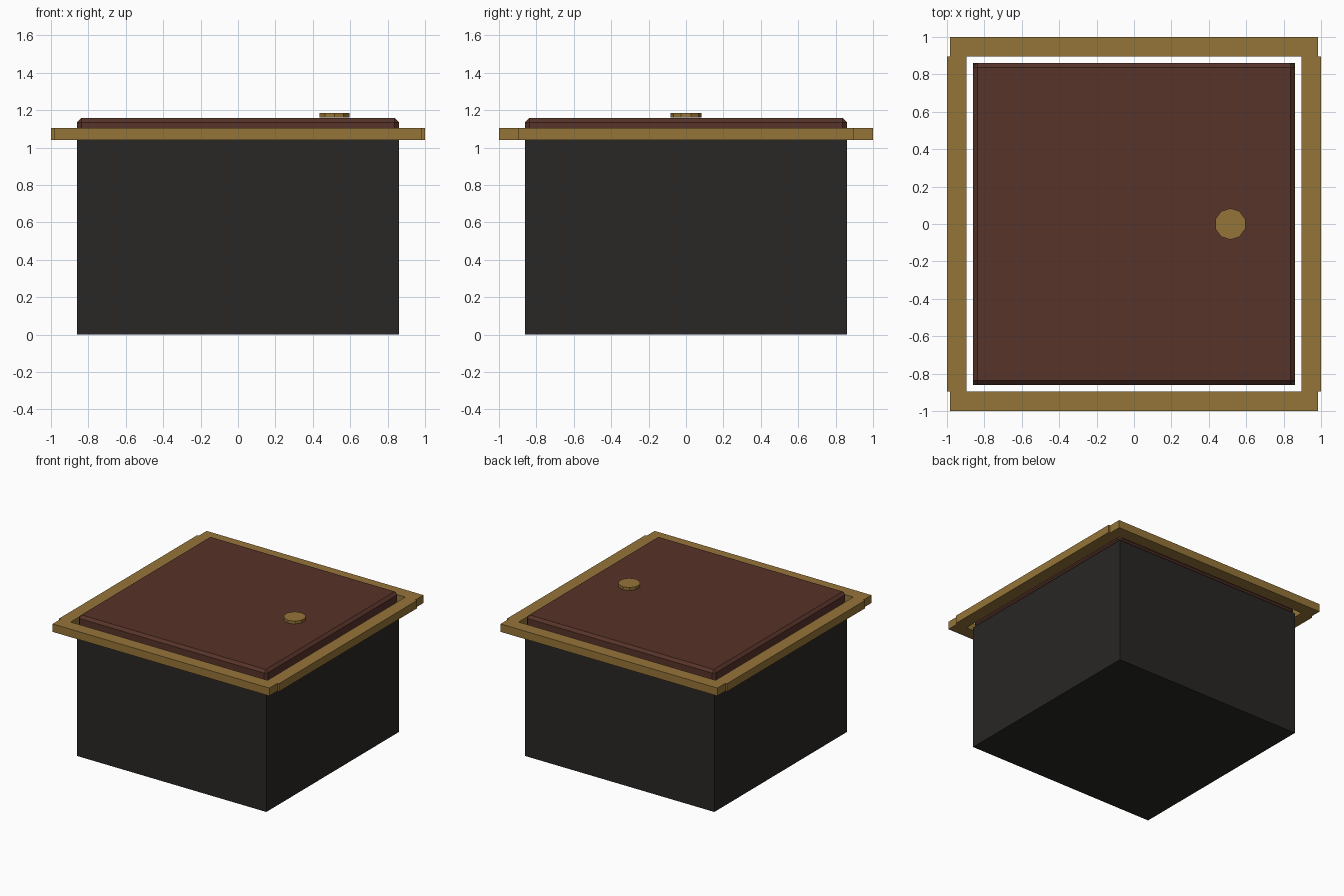
import bpy, math

if "Cube" in bpy.data.objects:
    bpy.data.objects.remove(bpy.data.objects["Cube"])

def material(name, rgb):
    m = bpy.data.materials.new(name)
    m.diffuse_color = (*rgb, 1)
    m.use_nodes = True
    m.node_tree.nodes["Principled BSDF"].inputs["Base Color"].default_value = m.diffuse_color
    return m

DARK = material("dark_metal", (0.022, 0.02, 0.018))
WOOD = material("red_wood", (0.095, 0.033, 0.022))
BRASS = material("brass", (0.30, 0.175, 0.04))

def finish(name, mat):
    ob = bpy.context.object
    ob.name = name
    ob.data.materials.append(mat)
    return ob

def box(name, x, y, z, mat):
    """Box from (min, max) ranges on each axis."""
    r = (x, y, z)
    bpy.ops.mesh.primitive_cube_add(size=1, location=[(a + b) / 2 for a, b in r])
    ob = finish(name, mat)
    ob.scale = [b - a for a, b in r]
    bpy.ops.object.transform_apply(location=False, rotation=False, scale=True)
    return ob

# Body
box("body", (-0.86, 0.86), (-0.86, 0.86), (0, 1.04), DARK)

# Lid with chamfered edges
lid = box("lid", (-0.86, 0.86), (-0.86, 0.86), (1.04, 1.157), WOOD)
bevel = lid.modifiers.new("chamfer", "BEVEL")
bevel.width = 0.022
bevel.segments = 1

# Brass trim: long front/back bars, shorter side bars between them
TRIM_Z = (1.04, 1.105)
for side, names in ((-1, ("front_trim", "left_trim")), (1, ("back_trim", "right_trim"))):
    span = tuple(sorted((side * 0.895, side * 1.0)))
    box(names[0], (-0.985, 0.985), span, TRIM_Z, BRASS)
    box(names[1], span, (-0.895, 0.895), TRIM_Z, BRASS)

# Flat ten-sided knob
bpy.ops.mesh.primitive_cylinder_add(vertices=10, radius=0.084, depth=0.024,
                                    location=(0.515, 0, 1.174))
finish("knob", BRASS)
